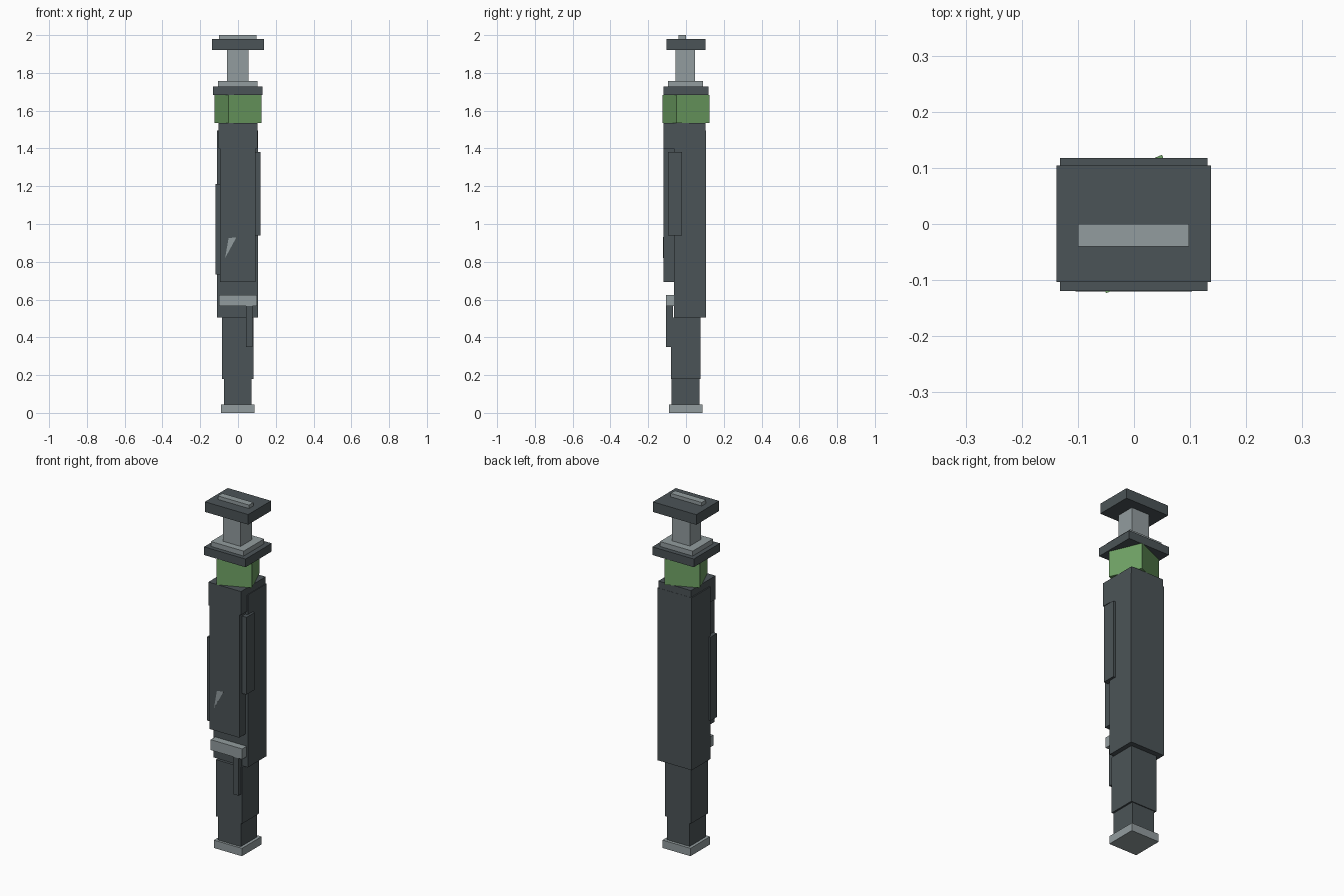
import bpy, bmesh, math

cube = bpy.data.objects.get("Cube")
if cube:
    bpy.data.objects.remove(cube, do_unlink=True)


def material(name, rgb):
    m = bpy.data.materials.new(name)
    m.use_nodes = True
    m.diffuse_color = (*rgb, 1)
    m.node_tree.nodes["Principled BSDF"].inputs["Base Color"].default_value = (*rgb, 1)
    return m


dark = material("dark slate", (0.071, 0.088, 0.095))
grey = material("light grey", (0.29, 0.335, 0.345))
green = material("green", (0.16, 0.36, 0.13))


def finish(name, bm, mat):
    bmesh.ops.recalc_face_normals(bm, faces=bm.faces)
    mesh = bpy.data.meshes.new(name)
    bm.to_mesh(mesh)
    bm.free()
    mesh.materials.append(mat)
    ob = bpy.data.objects.new(name, mesh)
    bpy.context.collection.objects.link(ob)
    return ob


def prism(name, mat, outline, direction):
    """Extrude a flat outline into a solid."""
    bm = bmesh.new()
    face = bm.faces.new([bm.verts.new(p) for p in outline])
    top = bmesh.ops.extrude_face_region(bm, geom=[face], use_keep_orig=True)["geom"]
    bmesh.ops.translate(bm, vec=direction,
                        verts=[v for v in top if isinstance(v, bmesh.types.BMVert)])
    return finish(name, bm, mat)


def box(name, mat, x, y, z):
    """Box between (low, high) limits on each axis."""
    corners = [(x[0], y[0]), (x[1], y[0]), (x[1], y[1]), (x[0], y[1])]
    return prism(name, mat, [(a, b, z[0]) for a, b in corners], (0, 0, z[1] - z[0]))


# Foot and lower shafts
box("foot", grey, (-0.09, 0.088), (-0.09, 0.088), (0, 0.045))
box("lower_shaft", dark, (-0.073, 0.071), (-0.076, 0.071), (0.045, 0.18))
box("middle_shaft", dark, (-0.084, 0.081), (-0.08, 0.076), (0.18, 0.505))
box("shaft_rib", dark, (0.043, 0.076), (-0.105, -0.07), (0.35, 0.567))
box("front_bar", grey, (-0.1, 0.1), (-0.105, -0.05), (0.565, 0.625))

# Main housing
box("housing", dark, (-0.11, 0.107), (-0.064, 0.105), (0.505, 1.495))
box("housing_head", dark, (-0.104, 0.103), (-0.12, 0.104), (1.4, 1.535))
box("front_slab", dark, (-0.096, 0.092), (-0.12, -0.06), (0.693, 1.4))
box("left_side_plate", dark, (0.09, 0.12), (-0.095, -0.02), (0.938, 1.382))
box("right_side_plate", dark, (-0.12, -0.09), (-0.11, -0.05), (0.732, 1.212))
prism("front_chip", grey,
      [(-0.05, -0.1205, 0.925), (-0.008, -0.1205, 0.93), (-0.068, -0.1205, 0.82)],
      (0, 0.002, 0))

# Twisted square collar
turn, radius = math.radians(68), 0.133
prism("collar", green,
      [(radius * math.cos(turn + i * math.pi / 2),
        radius * math.sin(turn + i * math.pi / 2), 1.535) for i in range(4)],
      (0, 0, 0.147))

# Stacked flange, neck and cap
box("flange", dark, (-0.132, 0.131), (-0.119, 0.118), (1.682, 1.729))
box("flange_pad", grey, (-0.106, 0.102), (-0.094, 0.091), (1.729, 1.757))
box("neck", grey, (-0.058, 0.055), (-0.055, 0.048), (1.757, 1.922))
box("cap", dark, (-0.138, 0.137), (-0.103, 0.104), (1.922, 1.98))
box("cap_rail", grey, (-0.1, 0.098), (-0.04, 0), (1.98, 2.0))
